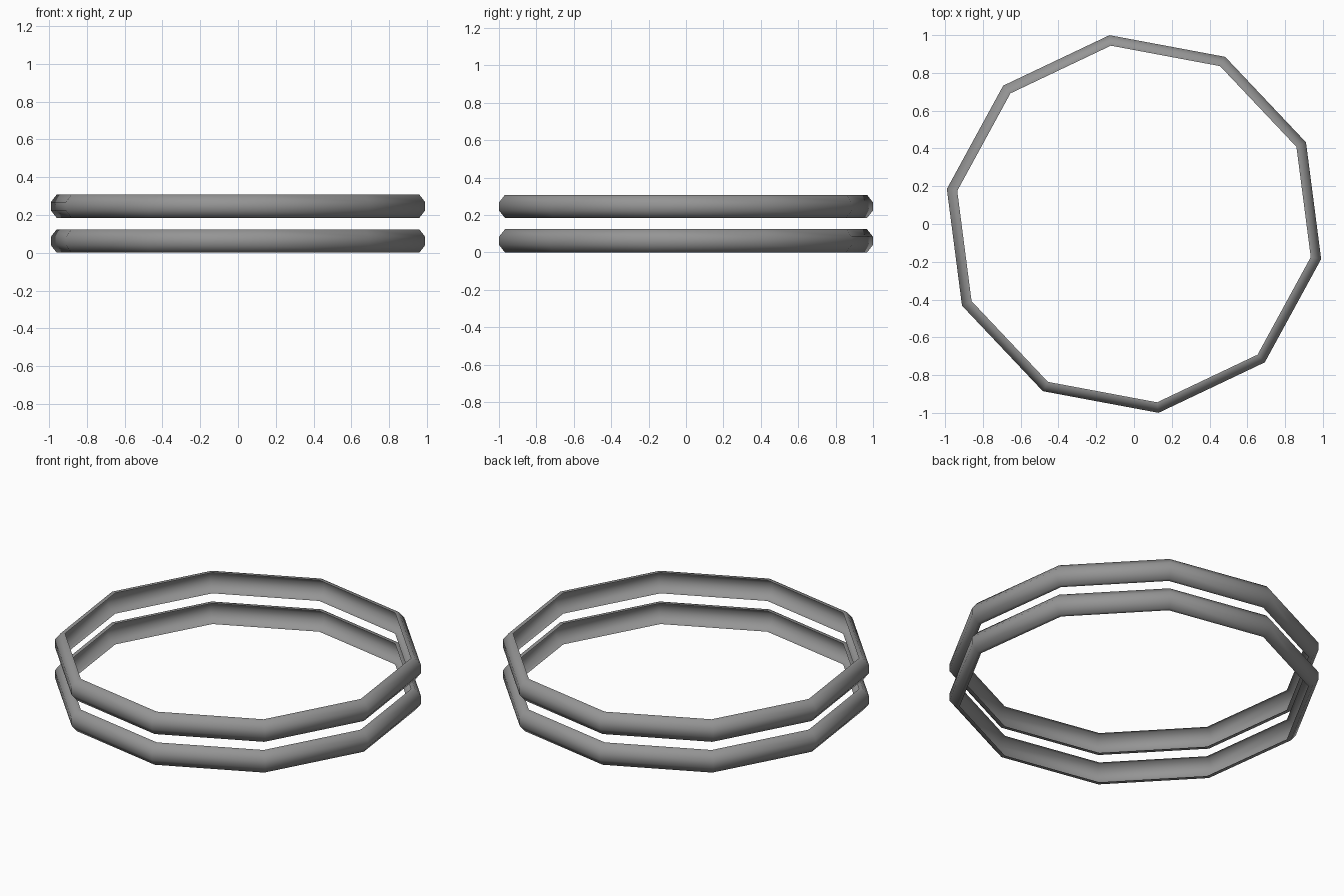
import bpy
import bmesh
from math import cos, sin, pi, radians

cube = bpy.data.objects.get("Cube")
if cube:
    bpy.data.objects.remove(cube, do_unlink=True)

GREY = (0.3, 0.3, 0.3, 1)
metal = bpy.data.materials.new("grey metal")
metal.use_nodes = True
metal.diffuse_color = GREY
metal.node_tree.nodes["Principled BSDF"].inputs["Base Color"].default_value = GREY

SIDES = 10
START = radians(-10.6)
HALF_HEIGHT = 0.062
# Open channel section (radius, height): lip, shoulder, outer wall, shoulder, lip
UPPER = [(0.952, HALF_HEIGHT), (0.976, HALF_HEIGHT), (1.008, 0.022)]
PROFILE = UPPER + [(r, -h) for r, h in reversed(UPPER)]


def make_ring(name, z):
    """Ten-sided hoop, chamfered outside and hollow towards the middle."""
    bm = bmesh.new()
    loops = []
    for i in range(SIDES):
        a = START + 2 * pi * i / SIDES
        loops.append([bm.verts.new((r * cos(a), r * sin(a), z + h)) for r, h in PROFILE])
    for i in range(SIDES):
        here, there = loops[i], loops[(i + 1) % SIDES]
        for j in range(len(PROFILE) - 1):
            face = bm.faces.new((here[j], here[j + 1], there[j + 1], there[j]))
            face.smooth = True
    mesh = bpy.data.meshes.new(name)
    bm.to_mesh(mesh)
    bm.free()
    mesh.materials.append(metal)
    bpy.context.collection.objects.link(bpy.data.objects.new(name, mesh))


make_ring("lower_ring", HALF_HEIGHT)
make_ring("upper_ring", 0.246)
